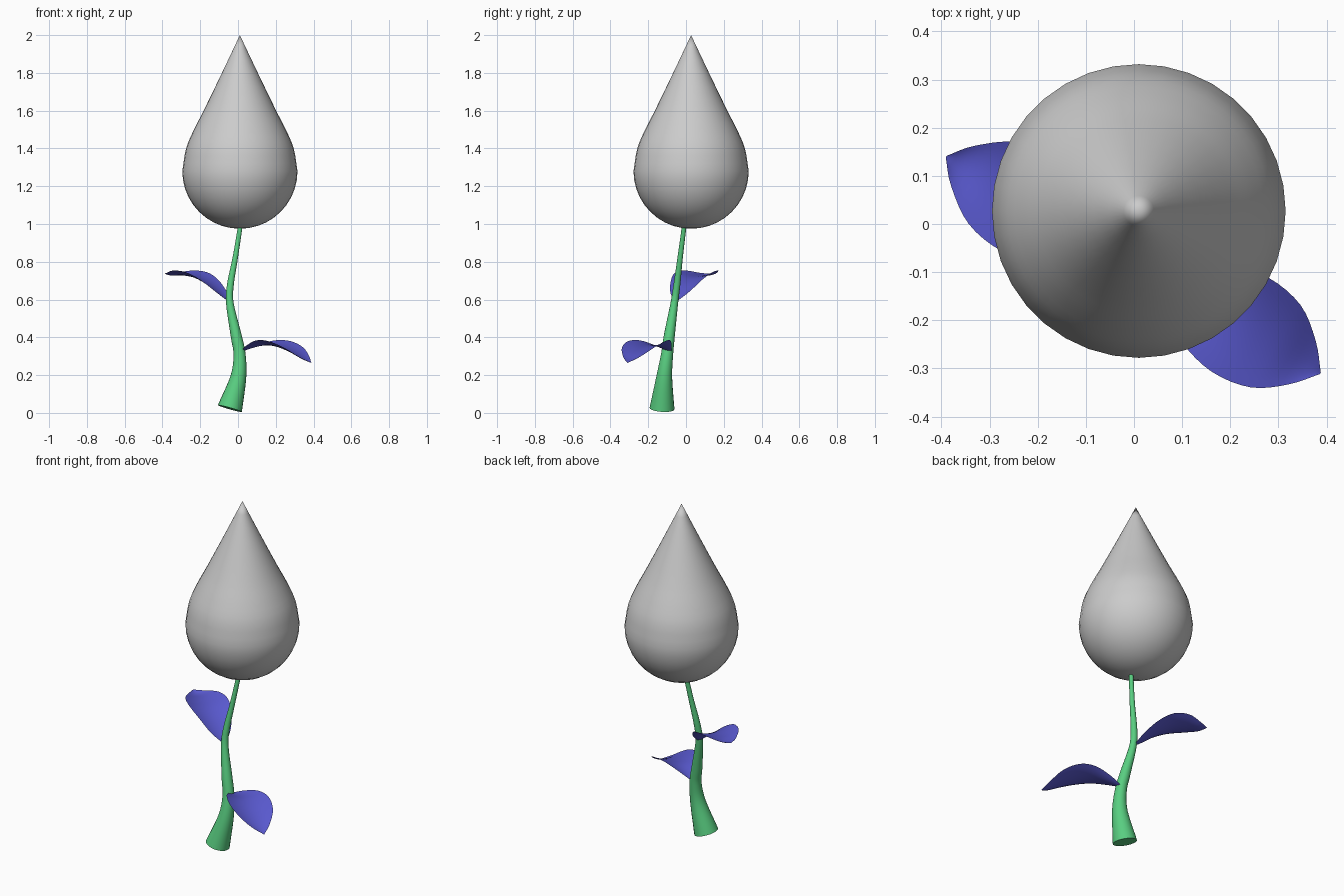
import bpy, bmesh, math
from mathutils import Vector

if "Cube" in bpy.data.objects:
    bpy.data.objects.remove(bpy.data.objects["Cube"])


def spline(pts, n):
    """Smooth Catmull-Rom samples through points, n steps per span."""
    p = [Vector(q) for q in pts]
    p = [2 * p[0] - p[1]] + p + [2 * p[-1] - p[-2]]
    out = []
    for i in range(1, len(p) - 2):
        a, b, c, d = p[i - 1:i + 3]
        for k in range(n):
            t = k / n
            out.append(0.5 * (2 * b + (c - a) * t + (2 * a - 5 * b + 4 * c - d) * t * t
                              + (3 * b - a - 3 * c + d) * t ** 3))
    return out + [p[-2]]


def finish(name, bm, color=None, recalc=True):
    if recalc:
        bmesh.ops.recalc_face_normals(bm, faces=bm.faces)
    me = bpy.data.meshes.new(name)
    bm.to_mesh(me)
    bm.free()
    ob = bpy.data.objects.new(name, me)
    bpy.context.collection.objects.link(ob)
    if color:
        me.materials.append(color)
    bpy.ops.object.select_all(action='DESELECT')
    ob.select_set(True)
    bpy.context.view_layer.objects.active = ob
    bpy.ops.object.shade_smooth_by_angle(angle=math.radians(50))
    return ob


def skin(bm, rows, closed):
    """Quads between successive rows of vertices."""
    rows = [[bm.verts.new(v) for v in r] for r in rows]
    for a, b in zip(rows, rows[1:]):
        n = len(a)
        for i in range(n if closed else n - 1):
            j = (i + 1) % n
            bm.faces.new((a[i], a[j], b[j], b[i]))
    return rows


def material(name, rgb):
    m = bpy.data.materials.new(name)
    m.diffuse_color = (*rgb, 1)
    m.use_nodes = True
    m.node_tree.nodes["Principled BSDF"].inputs["Base Color"].default_value = m.diffuse_color
    return m


green = material("stem_green", (0.10, 0.62, 0.22))
blue = material("leaf_blue", (0.10, 0.10, 0.62))

# Bud: teardrop of revolution, round below and conical above
R, CZ = 0.305, 1.28
lower = [(R * math.sin(a), CZ - R * math.cos(a), 0)
         for a in (math.radians(d) for d in range(0, 91, 9))]
upper = spline([(R, CZ, 0), (0.285, 1.40, 0), (0.243, 1.50, 0), (0.192, 1.60, 0),
                (0.095, 1.80, 0), (0, 2.0, 0)], 3)
profile = [Vector(p) for p in lower] + upper[1:]
bm = bmesh.new()
SIDES = 36
skin(bm, [[(0.01 + p.x * math.cos(2 * math.pi * i / SIDES),
            0.027 + p.x * math.sin(2 * math.pi * i / SIDES), p.y)
           for i in range(SIDES)] for p in profile], True)
bmesh.ops.remove_doubles(bm, verts=bm.verts, dist=1e-5)
finish("bud", bm)

# Stem: tapered winding tube (x, y, z, radius)
path = spline([(-0.043, -0.127, 0.023, 0.066), (0.002, -0.115, 0.19, 0.042),
               (0.008, -0.100, 0.31, 0.032), (-0.010, -0.088, 0.41, 0.029),
               (-0.043, -0.062, 0.58, 0.020), (-0.040, -0.048, 0.68, 0.018),
               (-0.013, -0.030, 0.83, 0.014), (0.014, -0.008, 1.0, 0.012)], 6)
rows = []
for i, p in enumerate(path):
    t = (path[min(i + 1, len(path) - 1)] - path[max(i - 1, 0)]).to_3d().normalized()
    u = Vector((0, 1, 0)).cross(t).normalized()
    v = t.cross(u)
    rows.append([p.to_3d() + p.w * (u * math.cos(a) + v * math.sin(a))
                 for a in (2 * math.pi * k / 20 for k in range(20))])
bm = bmesh.new()
rings = skin(bm, rows, True)
bm.faces.new(rings[0])
bm.faces.new(rings[-1])
finish("stem", bm, green)


# Leaves: pointed cupped sheets; stations are (fraction, height, half width)
def leaf(name, base, tip, stations, cup):
    base, tip = Vector(base), Vector(tip)
    side = Vector((base.y - tip.y, tip.x - base.x)).normalized()
    rows = []
    for s, z, w in spline(stations, 4):
        c = base.lerp(tip, s)
        rows.append([(*(c + side * w * k / 5), z + cup * (w / 0.115) * (k / 5) ** 2)
                     for k in range(-5, 6)])
    bm = bmesh.new()
    skin(bm, rows, False)
    bmesh.ops.reverse_faces(bm, faces=bm.faces)
    finish(name, bm, blue, recalc=False)


leaf("lower_leaf", (0.015, -0.085), (0.387, -0.31),
     [(0, 0.322, 0.008), (0.15, 0.343, 0.050), (0.35, 0.358, 0.093), (0.55, 0.348, 0.114),
      (0.75, 0.318, 0.100), (0.9, 0.283, 0.053), (1, 0.265, 0.002)], 0.032)
leaf("upper_leaf", (-0.05, -0.055), (-0.39, 0.14),
     [(0, 0.590, 0.012), (0.12, 0.628, 0.060), (0.3, 0.680, 0.095), (0.5, 0.715, 0.113),
      (0.72, 0.728, 0.098), (0.9, 0.728, 0.048), (1, 0.738, 0.002)], 0.030)
